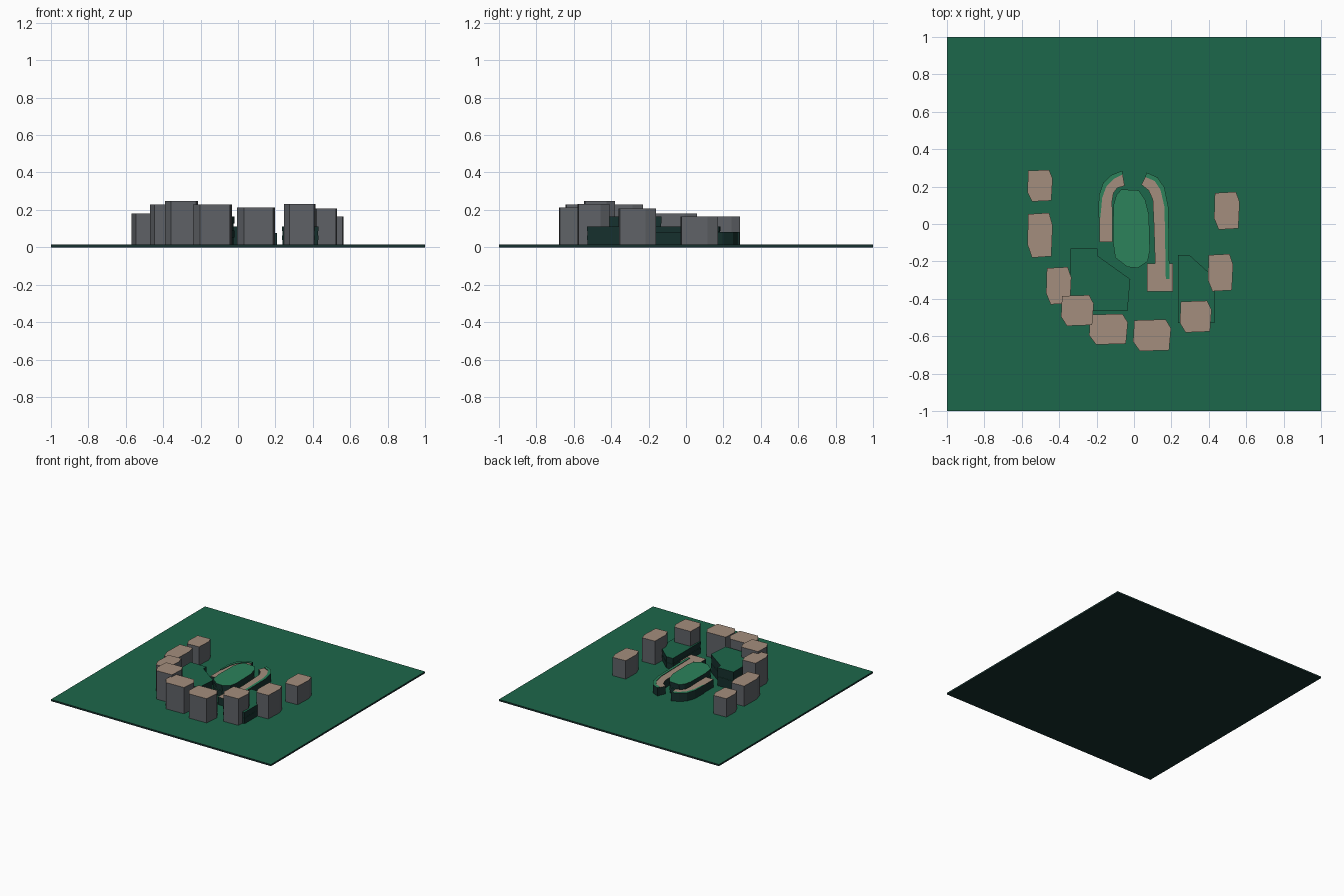
import bpy, bmesh

if "Cube" in bpy.data.objects:
    bpy.data.objects.remove(bpy.data.objects["Cube"])


def material(name, rgb):
    m = bpy.data.materials.new(name)
    m.diffuse_color = (*rgb, 1)
    m.use_nodes = True
    m.node_tree.nodes["Principled BSDF"].inputs["Base Color"].default_value = m.diffuse_color
    return m


GRASS = material("grass", (0.012, 0.135, 0.07))
LAWN = material("light_grass", (0.025, 0.225, 0.105))
DARK = material("dark_bank", (0.008, 0.03, 0.027))
TAN = material("tan_top", (0.366, 0.27, 0.205))
GREY = material("stone_side", (0.115, 0.122, 0.135))
BASE = 0.014


def prism(name, pts, z0, z1, top, side):
    """Extrude a flat outline; the upper face gets its own colour."""
    bm = bmesh.new()
    low = [bm.verts.new((x, y, z0)) for x, y in pts]
    high = [bm.verts.new((x, y, z1)) for x, y in pts]
    bm.faces.new(low)
    bm.faces.new(high)
    n = len(pts)
    for i in range(n):
        j = (i + 1) % n
        bm.faces.new((low[i], low[j], high[j], high[i]))
    bmesh.ops.recalc_face_normals(bm, faces=bm.faces)
    for f in bm.faces:
        f.material_index = 0 if f.normal.z > 0.5 else 1
    me = bpy.data.meshes.new(name)
    bm.to_mesh(me)
    bm.free()
    me.materials.append(top)
    me.materials.append(side)
    ob = bpy.data.objects.new(name, me)
    bpy.context.collection.objects.link(ob)
    return ob


def strata(name, pts, height, top, layers=4):
    """Bank of stacked layers, every other one slightly recessed."""
    cx = sum(p[0] for p in pts) / len(pts)
    cy = sum(p[1] for p in pts) / len(pts)
    step = (height - BASE) / layers
    for i in range(layers):
        s = 1.0 if (layers - 1 - i) % 2 == 0 else 0.98
        ring = [(cx + (x - cx) * s, cy + (y - cy) * s) for x, y in pts]
        prism(f"{name}_layer_{i + 1}", ring, BASE + i * step,
              BASE + (i + 1) * step, top, DARK)


# Ground slab
prism("ground", [(-1, -1), (1, -1), (1, 1), (-1, 1)], 0, BASE, GRASS, DARK)

# Ring of standing stones: x0, x1, y0, y1, top height
STONE = [(-.47, .47), (.36, .5), (.5, .22), (.45, -.47), (-.32, -.5), (-.5, -.2)]
stones = [
    (-.57, -.435, .12, .29, .165),
    (-.57, -.435, -.18, .06, .18),
    (-.47, -.335, -.43, -.23, .23),
    (-.39, -.215, -.545, -.38, .248),
    (-.24, -.033, -.645, -.48, .23),
    (-.005, .198, -.68, -.51, .213),
    (.245, .415, -.58, -.41, .232),
    (.395, .53, -.36, -.16, .208),
    (.428, .565, -.03, .172, .165),
]
for i, (x0, x1, y0, y1, h) in enumerate(stones):
    pts = [((x0 + x1) / 2 + u * (x1 - x0), (y0 + y1) / 2 + v * (y1 - y0))
           for u, v in STONE]
    prism(f"standing_stone_{i + 1}", pts, BASE, h, TAN, GREY)

# Raised banks behind the stones
strata("left_bank", [(-.34, -.13), (-.195, -.13), (-.195, -.17), (-.02, -.295),
                     (-.035, -.465), (-.31, -.465), (-.34, -.42)], .165, GRASS)
strata("right_bank", [(.235, -.165), (.295, -.165), (.395, -.255),
                      (.43, -.33), (.43, -.53), (.235, -.53)], .11, GRASS)

# Central oval mound
strata("central_mound", [(-.067, .185), (.025, .18), (.06, .13), (.08, .05),
                         (.085, -.14), (.073, -.2), (.02, -.235), (-.035, -.23),
                         (-.1, -.18), (-.113, -.09), (-.11, .1), (-.095, .155)],
       .11, LAWN)


def curved_wall(name, outer, middle, inner):
    """Tan walkway with a thin green rim along its outer side."""
    prism(name + "_rim", outer + middle[::-1], BASE, .082, LAWN, DARK)
    prism(name + "_walk", middle + inner[::-1], BASE, .078, TAN, DARK)


# Two curved walls around the mound, with their end blocks
curved_wall("left_wall",
            [(-.19, .035), (-.188, .15), (-.165, .22), (-.12, .262), (-.062, .285)],
            [(-.18, .035), (-.17, .14), (-.148, .2), (-.11, .24), (-.06, .265)],
            [(-.115, .035), (-.117, .12), (-.11, .165), (-.09, .192), (-.05, .205)])
prism("left_wall_end", [(-.185, -.095), (-.115, -.095), (-.115, .035), (-.185, .035)],
      BASE, .078, TAN, DARK)
curved_wall("right_wall",
            [(.067, .275), (.125, .25), (.163, .195), (.184, .09), (.19, -.295)],
            [(.06, .252), (.11, .23), (.142, .182), (.163, .09), (.17, -.295)],
            [(.04, .21), (.078, .18), (.1, .13), (.106, 0), (.115, -.28)])
prism("right_wall_end", [(.07, -.36), (.208, -.36), (.208, -.21), (.07, -.21)],
      BASE, .076, TAN, DARK)
